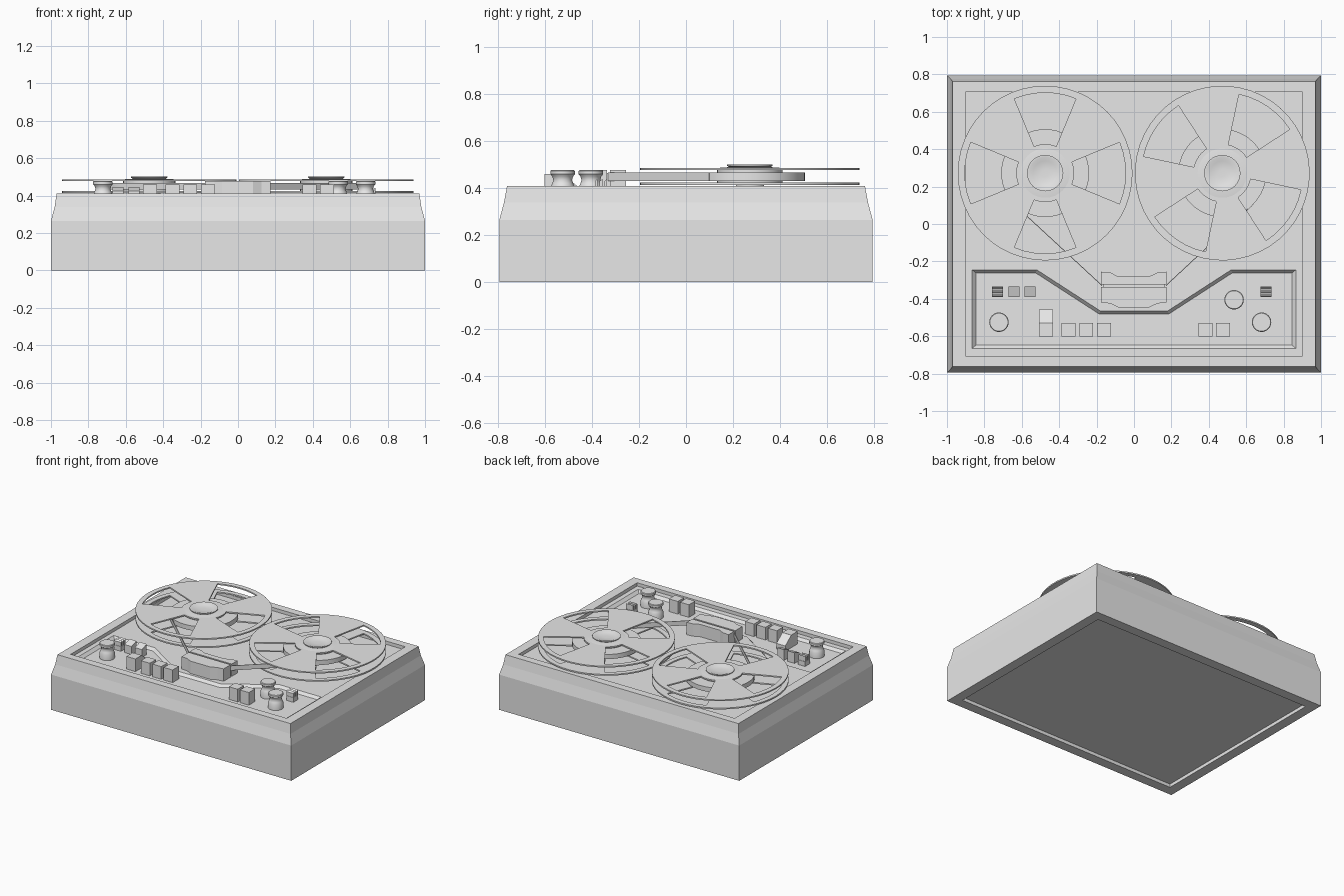
import bpy, bmesh, math
from mathutils import Vector

cube = bpy.data.objects.get("Cube")
if cube:
    bpy.data.objects.remove(cube, do_unlink=True)

grey = bpy.data.materials.new("light_grey")
grey.use_nodes = True
grey.diffuse_color = (0.8, 0.8, 0.8, 1)
grey.node_tree.nodes["Principled BSDF"].inputs["Base Color"].default_value = (0.8, 0.8, 0.8, 1)

DECK, PANEL = 0.385, 0.365


def finish(name, bm, smooth=False):
    bmesh.ops.recalc_face_normals(bm, faces=bm.faces)
    mesh = bpy.data.meshes.new(name)
    bm.to_mesh(mesh)
    bm.free()
    mesh.materials.append(grey)
    obj = bpy.data.objects.new(name, mesh)
    bpy.context.collection.objects.link(obj)
    bpy.ops.object.select_all(action="DESELECT")
    obj.select_set(True)
    bpy.context.view_layer.objects.active = obj
    if smooth:
        bpy.ops.object.shade_smooth_by_angle(angle=math.radians(35))
    return obj


def loft(name, rings, smooth=False):
    """Skin a stack of equal point rings and cap both ends."""
    bm = bmesh.new()
    loops = [[bm.verts.new(p) for p in ring] for ring in rings]
    n = len(loops[0])
    for a, b in zip(loops, loops[1:]):
        for i in range(n):
            j = (i + 1) % n
            bm.faces.new((a[i], a[j], b[j], b[i]))
    bm.faces.new(loops[0])
    bm.faces.new(loops[-1])
    return finish(name, bm, smooth)


def rect(hx, hy, z, x=0, y=0):
    return [(x - hx, y - hy, z), (x + hx, y - hy, z), (x + hx, y + hy, z), (x - hx, y + hy, z)]


def at(points, z):
    return [(x, y, z) for x, y in points]


def lathe(name, x, y, profile, n=32):
    turn = [2 * math.pi * i / n for i in range(n)]
    rings = [[(x + r * math.cos(a), y + r * math.sin(a), z) for a in turn] for r, z in profile]
    return loft(name, rings, True)


def block(name, x, y, hx, hy, z_front, z_back):
    """Key cap whose top may slope from front to back."""
    top = [(px, py, z_front if py < y else z_back) for px, py, _ in rect(hx, hy, 0, x, y)]
    return loft(name, [rect(hx, hy, PANEL - 0.005, x, y), top])


# Case: recessed underside, tapered shoulders and sunken deck in one skin
case = loft("case", [
    rect(0.925, 0.72, 0.025), rect(0.925, 0.72, 0), rect(1, 0.795, 0),
    rect(1, 0.795, 0.265), rect(0.98, 0.775, 0.34), rect(0.97, 0.762, 0.41),
    rect(0.9, 0.705, 0.41), rect(0.9, 0.705, DECK)])

# Control panel pressed into the deck with sloped edges
half_outer = [(0.865, -0.665), (0.865, -0.245), (0.52, -0.245), (0.18, -0.465)]
half_inner = [(0.845, -0.648), (0.845, -0.262), (0.525, -0.262), (0.185, -0.482)]


def mirrored(half):
    return half + [(-x, y) for x, y in reversed(half)]


cutter = loft("panel_cutter", [
    at(mirrored(half_inner), PANEL), at(mirrored(half_outer), DECK),
    at(mirrored(half_outer), DECK + 0.01)])
cutter.hide_render = True
cut = case.modifiers.new("panel_recess", "BOOLEAN")
cut.operation = "DIFFERENCE"
cut.solver = "EXACT"
cut.object = cutter
bpy.context.view_layer.objects.active = case
bpy.ops.object.modifier_apply(modifier=cut.name)
bpy.data.objects.remove(cutter, do_unlink=True)


# Reels
def flange(name, cx, cy, z, turn):
    """Thin disc with four open windows."""
    n = 48
    bm = bmesh.new()
    rings = []
    for r in (0.09, 0.155, 0.43, 0.467):
        angles = [turn + 2 * math.pi * (i - 3) / n for i in range(n)]
        rings.append([bm.verts.new((cx + r * math.cos(a), cy + r * math.sin(a), z)) for a in angles])
    for k in range(3):
        for i in range(n):
            if k == 1 and i % 12 < 6:
                continue
            j = (i + 1) % n
            bm.faces.new((rings[k][i], rings[k + 1][i], rings[k + 1][j], rings[k][j]))
    obj = finish(name, bm)
    solid = obj.modifiers.new("thickness", "SOLIDIFY")
    solid.thickness = 0.01
    solid.offset = 0
    bpy.ops.object.modifier_apply(modifier=solid.name)
    bpy.ops.object.shade_smooth_by_angle(angle=math.radians(35))


REEL_Y, PACK_R = 0.272, 0.235
for side, cx, turn in (("right", -0.475, 0), ("left", 0.472, math.radians(55.5))):
    flange(side + "_reel_lower_flange", cx, REEL_Y, 0.42, turn)
    flange(side + "_reel_upper_flange", cx, REEL_Y, 0.482, turn)
    lathe(side + "_tape_pack", cx, REEL_Y, [(PACK_R, 0.432), (PACK_R, 0.467)], 48)
    lathe(side + "_reel_hub", cx, REEL_Y, [
        (0.14, 0.416), (0.14, 0.486), (0.115, 0.489), (0.088, 0.49), (0.097, 0.496),
        (0.097, 0.501), (0.085, 0.501), (0.065, 0.493), (0.02, 0.491)])
    lathe(side + "_spindle", cx, REEL_Y, [(0.06, DECK - 0.005), (0.06, 0.42)])

    # Tape ribbon: tangent from the head cover to the outer side of the pack
    s = 1 if cx > 0 else -1
    start = Vector((s * 0.17, -0.33))
    to_hub = Vector((cx, REEL_Y)) - start
    reach = math.sqrt(to_hub.length_squared - PACK_R ** 2)
    aim = math.atan2(to_hub.y, abs(to_hub.x)) - math.asin(PACK_R / to_hub.length)
    along = Vector((s * math.cos(aim), math.sin(aim)))
    edge = Vector((-along.y, along.x)) * 0.002
    end = start + along * reach
    strip = [start - edge, end - edge, end + edge, start + edge]
    loft(side + "_tape_ribbon", [at(strip, 0.432), at(strip, 0.467)])

# Head cover: wavy block split by the tape slot
wave = [(-0.176, 0), (-0.125, -0.005), (-0.085, -0.026), (0.08, -0.026), (0.125, -0.005), (0.174, 0)]


def cover(name, outline, top):
    loft(name, [at(outline, PANEL - 0.005), at(outline, top)])


cover("head_cover_back", [(x, -0.255 + d) for x, d in wave] + [(0.174, -0.323), (-0.176, -0.323)], 0.478)
cover("head_cover_front", [(x, -0.42 + d) for x, d in wave] + [(0.174, -0.336), (-0.176, -0.336)], 0.478)
loft("head_block", [rect(0.165, 0.02, PANEL, 0, -0.33), rect(0.165, 0.02, 0.465, 0, -0.33)])

# Knobs
for name, x, y in (("right_knob", -0.722, -0.525), ("left_front_knob", 0.682, -0.525),
                   ("left_back_knob", 0.535, -0.405)):
    lathe(name, x, y, [(0.052, PANEL - 0.005), (0.052, 0.405), (0.045, 0.42), (0.04, 0.435),
                       (0.044, 0.45), (0.052, 0.46), (0.052, 0.474), (0.048, 0.478)])

# Push keys
for i, x in enumerate((-0.35, -0.255, -0.16, 0.382, 0.475)):
    block("push_key_%d" % (i + 1), x, -0.565, 0.037, 0.037, 0.46, 0.46)

# Rocker switch: flat front half and sloping back half
block("rocker_front", -0.47, -0.565, 0.037, 0.037, 0.46, 0.46)
block("rocker_back", -0.47, -0.493, 0.037, 0.036, 0.46, 0.405)

# Small keys
for i, x in enumerate((-0.642, -0.556)):
    block("small_key_%d" % (i + 1), x, -0.362, 0.029, 0.029, 0.425, 0.445)

# Ribbed slide switches
for side, x in (("right", -0.73), ("left", 0.705)):
    block(side + "_slide_base", x, -0.362, 0.029, 0.029, 0.4, 0.4)
    for i in range(3):
        block("%s_slide_rib_%d" % (side, i + 1), x, -0.382 + 0.02 * i, 0.029, 0.006, 0.43, 0.44)
